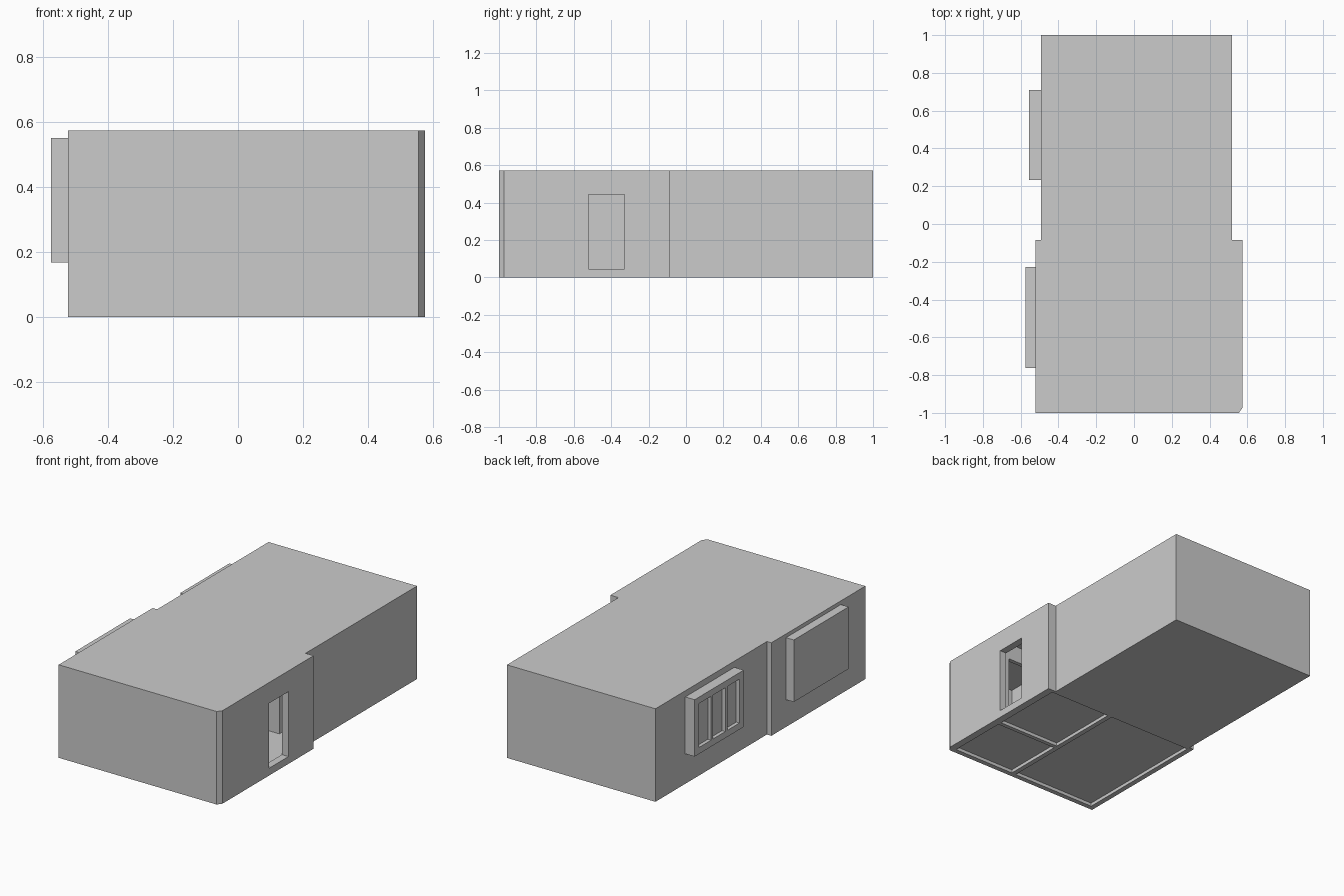
import bpy, bmesh

if "Cube" in bpy.data.objects:
    bpy.data.objects.remove(bpy.data.objects["Cube"])

H = 0.573


def new_object(name, bm):
    bmesh.ops.recalc_face_normals(bm, faces=bm.faces)
    mesh = bpy.data.meshes.new(name)
    bm.to_mesh(mesh)
    bm.free()
    ob = bpy.data.objects.new(name, mesh)
    bpy.context.collection.objects.link(ob)
    return ob


def prism(name, outline, z0, z1):
    bm = bmesh.new()
    face = bm.faces.new([bm.verts.new((x, y, z0)) for x, y in outline])
    top = bmesh.ops.extrude_face_region(bm, geom=[face])["geom"]
    bmesh.ops.translate(bm, vec=(0, 0, z1 - z0),
                        verts=[v for v in top if isinstance(v, bmesh.types.BMVert)])
    return new_object(name, bm)


def box(name, x, y, z):
    return prism(name, [(x[0], y[0]), (x[1], y[0]), (x[1], y[1]), (x[0], y[1])], *z)


def cut(target, x, y, z):
    cutter = box("cutter", x, y, z)
    cutter.hide_render = True
    mod = target.modifiers.new("cut", 'BOOLEAN')
    mod.operation = 'DIFFERENCE'
    mod.solver = 'EXACT'
    mod.object = cutter
    bpy.context.view_layer.objects.active = target
    bpy.ops.object.modifier_apply(modifier=mod.name)
    bpy.data.objects.remove(cutter)


# Building shell: stepped plan with one chamfered corner
shell = prism("building_shell", [
    (-0.522, -1), (0.555, -1), (0.575, -0.972), (0.575, -0.085), (0.52, -0.085),
    (0.52, 1), (-0.492, 1), (-0.492, -0.085), (-0.522, -0.085)], 0, H)

# Rooms in the front half, each with a shallow recess below its floor slab
rooms = [((0.11, 0.53), (-0.565, -0.105)),
         ((0.11, 0.53), (-0.97, -0.59)),
         ((-0.49, 0.08), (-0.97, -0.105))]
for x, y in rooms:
    cut(shell, x, y, (0.04, 0.55))
    cut(shell, x, y, (-0.1, 0.02))

# Doorways: entrance, partition between small rooms, rear niche
cut(shell, (0.5, 0.7), (-0.52, -0.33), (0.045, 0.445))
cut(shell, (0.3, 0.47), (-0.6, -0.55), (0.04, 0.45))
cut(shell, (0.355, 0.5), (-0.12, -0.03), (0.04, 0.45))

# Flat bay on the front part of the left wall
box("front_bay", (-0.575, -0.522), (-0.762, -0.228), (0.168, 0.55))

# Rear bay with three recessed panes
bay = box("rear_bay", (-0.556, -0.492), (0.232, 0.71), (0.185, 0.535))
pane, mullion, start = 0.118, 0.02, 0.274
for i in range(3):
    y0 = start + i * (pane + mullion)
    cut(bay, (-0.6, -0.534), (y0, y0 + pane), (0.225, 0.495))
